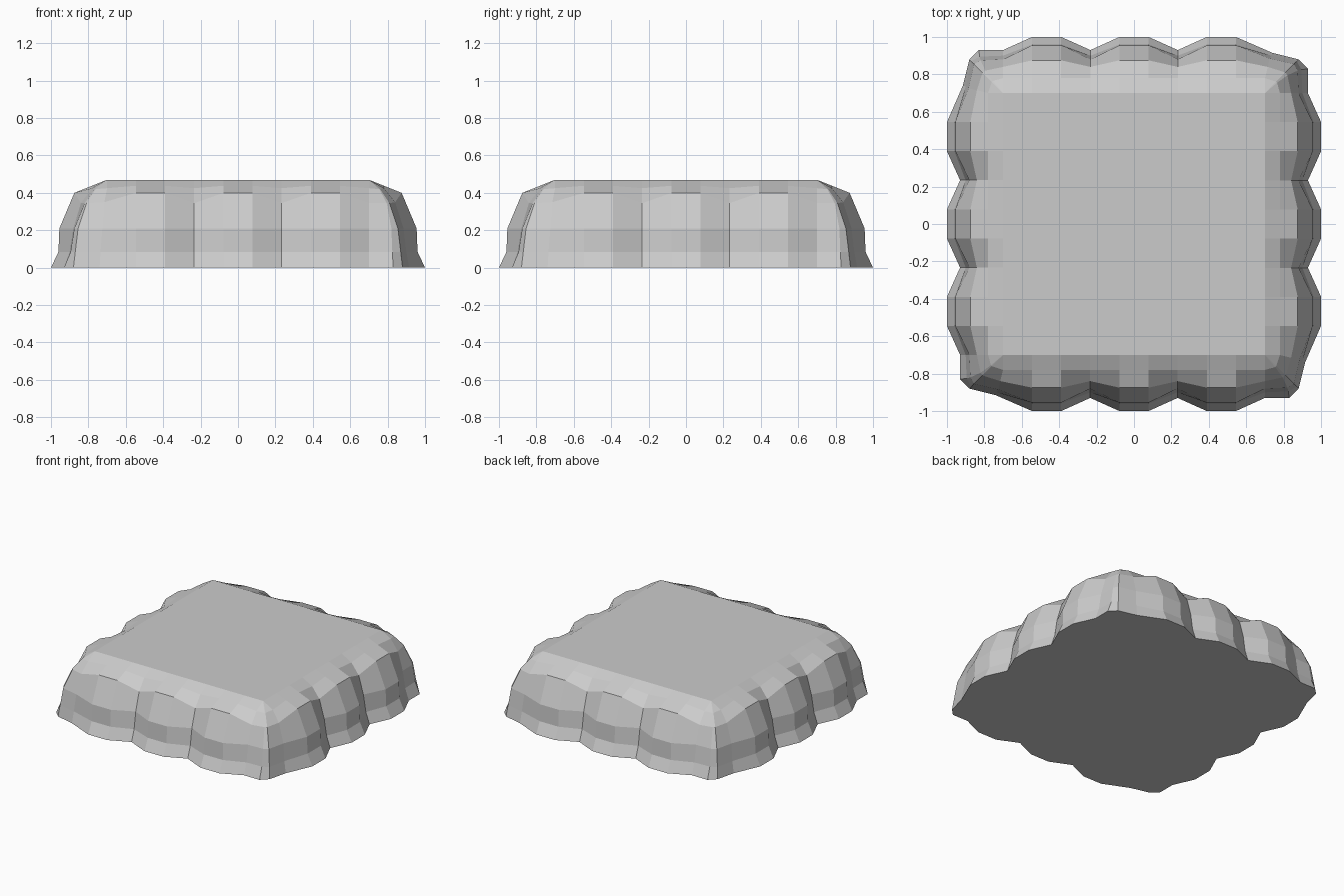
import bpy, bmesh

if "Cube" in bpy.data.objects:
    bpy.data.objects.remove(bpy.data.objects["Cube"])

# Profiles (distance from centre, height) from the foot to the flat top
CREST = [(1.0, 0), (0.96, 0.085), (0.955, 0.21), (0.875, 0.40), (0.78, 0.438), (0.70, 0.47)]
VALLEY = [(0.93, 0), (0.90, 0.085), (0.88, 0.21), (0.84, 0.345), (0.78, 0.425), (0.70, 0.47)]


def column(x, profile):
    return [(x, -d, z) for d, z in profile]


# One side, left to right: rounded corner, three lobes, start of next corner
side = [
    [(-0.88, -0.88, 0), (-0.87, -0.87, 0.085), (-0.855, -0.855, 0.21),
     (-0.81, -0.81, 0.345), (-0.76, -0.76, 0.42), (-0.70, -0.70, 0.47)],
    [(-0.74, -0.915, 0), (-0.735, -0.90, 0.085), (-0.725, -0.885, 0.21),
     (-0.715, -0.84, 0.35), (-0.70, -0.78, 0.425), (-0.70, -0.70, 0.47)],
]
for i, cx in enumerate((-0.467, 0, 0.467)):
    side.append(column(cx - 0.078, CREST))
    side.append(column(cx + 0.078, CREST))
    side.append(column(cx + 0.233, VALLEY))
side.append([(0.83, -0.93, 0), (0.825, -0.895, 0.085), (0.82, -0.875, 0.21),
             (0.795, -0.82, 0.345), (0.755, -0.765, 0.42), (0.70, -0.70, 0.47)])

# Repeat the side by quarter turns and skin the columns into a closed ring
bm = bmesh.new()
ring = []
for turn in range(4):
    for col in side:
        pts = col
        for _ in range(turn):
            pts = [(-y, x, z) for x, y, z in pts]
        ring.append([bm.verts.new(p) for p in pts])
for i, a in enumerate(ring):
    b = ring[(i + 1) % len(ring)]
    for k in range(len(a) - 1):
        bm.faces.new((a[k], b[k], b[k + 1], a[k + 1]))

# Flat top and base
bm.faces.new([c[-1] for c in ring])
bm.faces.new([c[0] for c in reversed(ring)])
bmesh.ops.remove_doubles(bm, verts=bm.verts, dist=0.0005)
bmesh.ops.recalc_face_normals(bm, faces=bm.faces)

mesh = bpy.data.meshes.new("scalloped_block")
bm.to_mesh(mesh)
bm.free()
bpy.context.collection.objects.link(bpy.data.objects.new("scalloped_block", mesh))
